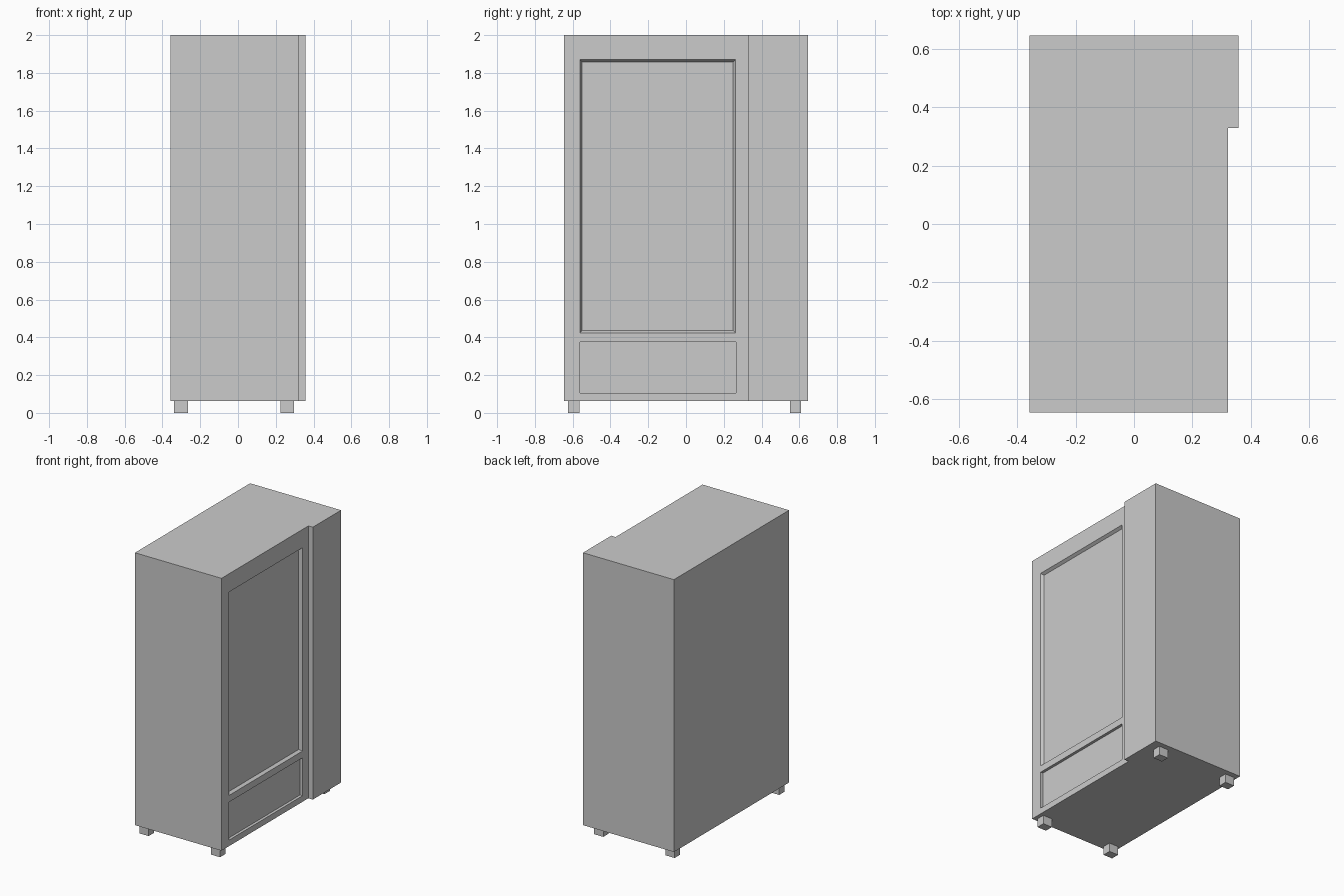
import bpy, bmesh

if "Cube" in bpy.data.objects:
    bpy.data.objects.remove(bpy.data.objects["Cube"])

FRONT_X = 0.323      # face of the door side
BOTTOM, TOP = 0.062, 2.0


def make_object(name, bm):
    bmesh.ops.recalc_face_normals(bm, faces=bm.faces)
    mesh = bpy.data.meshes.new(name)
    bm.to_mesh(mesh)
    bm.free()
    obj = bpy.data.objects.new(name, mesh)
    bpy.context.collection.objects.link(obj)
    return obj


def loft(name, lower, upper):
    """Closed solid between two matching point loops."""
    bm = bmesh.new()
    a = [bm.verts.new(p) for p in lower]
    b = [bm.verts.new(p) for p in upper]
    bm.faces.new(a)
    bm.faces.new(b)
    for i in range(len(a)):
        j = (i + 1) % len(a)
        bm.faces.new((a[i], a[j], b[j], b[i]))
    return make_object(name, bm)


def rect_yz(x, y0, y1, z0, z1):
    return [(x, y0, z0), (x, y1, z0), (x, y1, z1), (x, y0, z1)]


def cut_recess(target, y0, y1, z0, z1, depth, taper):
    """Sink a panel into the door, its walls sloping in by taper at the floor."""
    k = taper / depth * 0.01  # extend slope past the surface
    cutter = loft("recess_cutter",
                  rect_yz(FRONT_X - depth, y0 + taper, y1 - taper, z0 + taper, z1 - taper),
                  rect_yz(FRONT_X + 0.01, y0 - k, y1 + k, z0 - k, z1 + k))
    cutter.hide_render = True
    mod = target.modifiers.new("recess", 'BOOLEAN')
    mod.operation = 'DIFFERENCE'
    mod.solver = 'EXACT'
    mod.object = cutter
    bpy.context.view_layer.objects.active = target
    bpy.ops.object.modifier_apply(modifier=mod.name)
    bpy.data.objects.remove(cutter)


# Cabinet: stepped footprint with the thicker control column at the back end
footprint = [(-0.358, -0.647), (FRONT_X, -0.647), (FRONT_X, 0.33),
             (0.358, 0.33), (0.358, 0.647), (-0.358, 0.647)]
cabinet = loft("cabinet", [(x, y, BOTTOM) for x, y in footprint],
               [(x, y, TOP) for x, y in footprint])

# Display window (sloped surround) and collection tray (straight walls)
cut_recess(cabinet, -0.562, 0.262, 0.423, 1.87, 0.02, 0.012)
cut_recess(cabinet, -0.562, 0.264, 0.105, 0.375, 0.02, 0.0)

# Four feet
for end, y in (("front", -0.595), ("back", 0.58)):
    for side, x in (("left", -0.302), ("right", 0.26)):
        corners = [(x + sx * 0.036, y + sy * 0.03)
                   for sx, sy in ((-1, -1), (1, -1), (1, 1), (-1, 1))]
        loft(f"{end}_{side}_foot", [(cx, cy, 0) for cx, cy in corners],
             [(cx, cy, BOTTOM) for cx, cy in corners])
